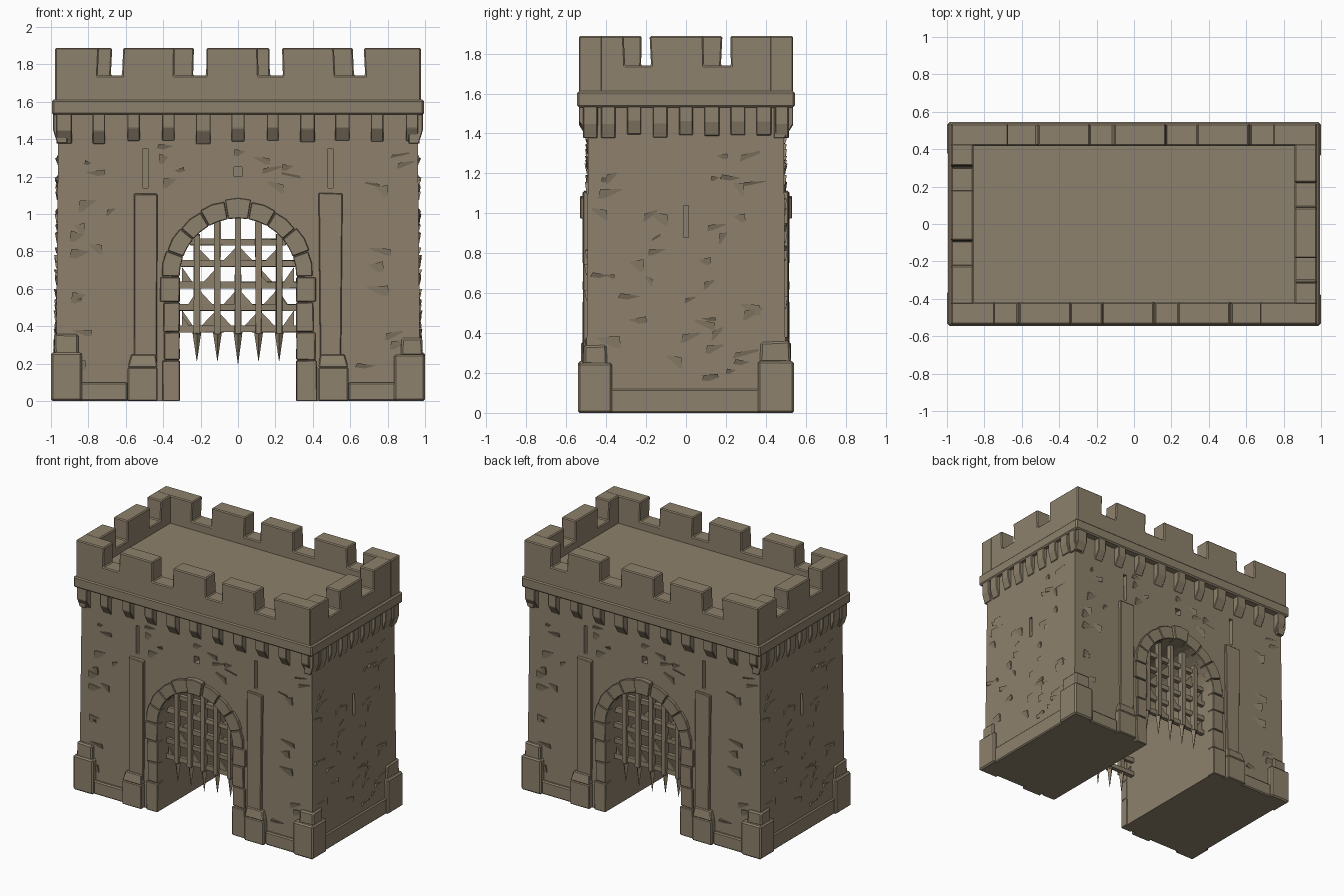
import bpy, bmesh, math, random
from mathutils import Matrix, Vector

if "Cube" in bpy.data.objects:
    bpy.data.objects.remove(bpy.data.objects["Cube"])

random.seed(4)
stone = bpy.data.materials.new("brown_stone")
stone.diffuse_color = (0.27, 0.22, 0.15, 1)
stone.use_nodes = True
stone.node_tree.nodes["Principled BSDF"].inputs["Base Color"].default_value = stone.diffuse_color


def front(u, d, z):           # wall frame: u along wall, d outward, z up
    return Vector((u, -d, z))


def right(u, d, z):
    return Vector((d, u, z))


def prism(bm, pts, w0, w1, f):
    """Extrude a 2D outline between w0 and w1; f maps (a, b, w) to space."""
    lo = [bm.verts.new(f(a, b, w0)) for a, b in pts]
    hi = [bm.verts.new(f(a, b, w1)) for a, b in pts]
    n = len(pts)
    bm.faces.new(lo)
    bm.faces.new(hi[::-1])
    for i in range(n):
        bm.faces.new((lo[i], hi[i], hi[(i + 1) % n], lo[(i + 1) % n]))


def block(bm, x, y, z, j=0.0, f=None):
    """Box from ranges, corners jittered by j."""
    for v in bmesh.ops.create_cube(bm, size=1)["verts"]:
        p = [r[0] if c < 0 else r[1] for c, r in zip(v.co, (x, y, z))]
        p = [c + random.uniform(-j, j) for c in p]
        p[2] = max(p[2], 0)
        v.co = f(*p) if f else Vector(p)


def part(name, build, twin=True, bevel=0.0):
    """Make an object; twin repeats it turned half way round."""
    bm = bmesh.new()
    build(bm)
    if twin:
        dup = bmesh.ops.duplicate(bm, geom=bm.verts[:] + bm.edges[:] + bm.faces[:])
        vs = [g for g in dup["geom"] if isinstance(g, bmesh.types.BMVert)]
        bmesh.ops.rotate(bm, verts=vs, cent=(0, 0, 0), matrix=Matrix.Rotation(math.pi, 3, 'Z'))
    bmesh.ops.recalc_face_normals(bm, faces=bm.faces[:])
    me = bpy.data.meshes.new(name)
    bm.to_mesh(me)
    bm.free()
    me.materials.append(stone)
    ob = bpy.data.objects.new(name, me)
    bpy.context.collection.objects.link(ob)
    if bevel:
        m = ob.modifiers.new("worn_edges", 'BEVEL')
        m.width, m.segments = bevel, 1
    return ob


R, SPRING = 0.315, 0.665


# Main wall mass with an arched passage
def body(bm):
    arc = [(-R * math.cos(math.pi * i / 18), SPRING + R * math.sin(math.pi * i / 18)) for i in range(19)]
    pts = [(-0.975, 0), (-R, 0)] + arc + [(R, 0), (0.975, 0), (0.96, 1.55), (-0.96, 1.55)]
    prism(bm, pts, -1, 1, lambda a, b, w: Vector((a, w * (0.5 - 0.007 * b), b)))


def slits(bm):
    for x in (-0.495, 0.495):
        block(bm, (x - .013, x + .013), (0.45, 0.6), (1.14, 1.35), f=front)
    block(bm, (-.022, .022), (0.44, 0.6), (1.20, 1.25), f=front)
    block(bm, (-.013, .013), (0.92, 1.1), (0.88, 1.04), f=right)


wall = part("gatehouse_body", body, twin=False)
cut = part("slit_cutter", slits)
cut.hide_render = True
cut.display_type = 'WIRE'
mod = wall.modifiers.new("slits", 'BOOLEAN')
mod.operation, mod.solver, mod.object = 'DIFFERENCE', 'EXACT', cut


# Rough stones standing slightly proud of the walls
def chips(bm):
    for f, half, n in ((front, 0.92, 70), (right, 0.44, 42)):
        for _ in range(n):
            u, z = random.uniform(-half, half), random.uniform(0.16, 1.36)
            w, h = random.uniform(.02, .07), random.uniform(.008, .03)
            if f is front and ((abs(u) < 0.64 and z < 1.13) or (abs(abs(u) - .495) < .1 and z > 1.1)
                               or (abs(u) < .11 and z < 1.29)):
                continue
            if f is right and abs(u) < 0.1 and 0.82 < z < 1.1:
                continue
            d = 0.5 - .007 * z if f is front else 0.975 - .0097 * z
            s = random.choice((-1, 1))
            tilt = random.uniform(-.012, .012)
            base = [(-w, -h - tilt), (w, -h + tilt), (w * .9, h + tilt), (-w * .8, h - tilt)]
            prism(bm, base, 0, 1, lambda a, b, k: f(u + a, d - .012 + k * (.014 + .007 * s * a / w + .005 * b / h), z + b))


part("rough_wall_stones", chips)


# Low plinth and corner foot blocks
def plinth(bm):
    for s in (-1, 1):
        block(bm, sorted((s * .59, s * .985)), (.44, .52), (0, .10), f=front)
    block(bm, (-.5, .5), (.9, .985), (0, .12), f=right)


def feet(bm):
    block(bm, (.835, 1), (-.54, -.37), (0, .25))
    block(bm, (.87, .985), (-.515, -.40), (.24, .34), .006)
    block(bm, (-1, -.835), (-.54, -.36), (0, .26))
    block(bm, (-.985, -.85), (-.525, -.37), (.25, .36), .006)


part("plinth", plinth, bevel=.008)
part("corner_feet", feet, bevel=.01)


# Flat pilasters beside the arch, on bases
def pilasters(bm):
    for s in (-1, 1):
        block(bm, sorted((s * .435, s * .555)), (.45, .516), (.2, 1.11), .005, front)


def pilaster_bases(bm):
    for s in (-1, 1):
        block(bm, sorted((s * .43, s * .59)), (.45, .54), (0, .18), 0, front)
        prism(bm, [(.43, .18), (.59, .18), (.57, .25), (.44, .25)], 0, 1,
              lambda a, b, w: front(s * a, .45 + w * (.09 - .2 * (b - .18)), b))


part("pilasters", pilasters, bevel=.005)
part("pilaster_bases", pilaster_bases, bevel=.006)


# Arch stones, keystone and jambs
def arch(bm):
    n = 9
    for i in range(n):
        key = i == n // 2
        a0, a1 = math.pi * i / n + .006, math.pi * (i + 1) / n - .006
        ro, d = (.418, .53) if key else (.395 + random.uniform(0, .012), .515)
        am = (a0 + a1) / 2
        pts = [(r * math.cos(a), SPRING + r * math.sin(a))
               for r, a in ((R - .003, a0), (ro, a0), (ro * 1.01, am), (ro, a1), (R - .003, a1), (R - .003, am))]
        prism(bm, pts, .45, d, lambda a, b, w: front(a, w, b))
    for s in (-1, 1):
        z = 0
        for h in (.22, .15, .16, .135):
            x = .395 + random.uniform(0, .03)
            block(bm, sorted((s * (R - .003), s * x)), (.45, .515 + random.uniform(-.004, .006)),
                  (z, z + h - .004), .002, front)
            z += h


part("arch_stones", arch, bevel=.004)


# Portcullis: bars, spikes and torn plates between the bars
def portcullis(bm):
    d0, d1 = .385, .415
    xs = [-.22, -.11, 0, .11, .22]
    zs = [.385, .50, .62, .735, .85]
    top = lambda x: SPRING + math.sqrt(max(R * R - x * x, 0))
    for x in xs:
        block(bm, (x - .016, x + .016), (d0, d1 + .01), (.36, top(x)), .003, front)
        ring = [(-.024, 0), (0, .024), (.024, 0), (0, -.024)]
        tip = .2 if x == 0 else .215
        prism(bm, ring, 0, 1, lambda a, b, w: front(x + a * (1 - .95 * w), .402 + b * (1 - .95 * w), .37 + (tip - .37) * w))
    for z in zs:
        w = R if z < SPRING else math.sqrt(R * R - (z - SPRING) ** 2)
        block(bm, (-w, w), (d0 - .01, d1 - .008), (z - .017, z + .017), .003, front)
    cols = [-.3] + xs + [.3]
    for i in range(6):
        for k in range(4):
            x0, x1, z0, z1 = cols[i], cols[i + 1], zs[k], zs[k + 1]
            if max(abs(x0), abs(x1)) > .25 and z1 > .75:
                continue
            if random.random() < .55:
                if (i + k) % 2:
                    x0, x1 = x1, x0
                e = random.uniform(.5, .95)
                prism(bm, [(x0, z0), (x0 + (x1 - x0) * e, z0), (x0, z0 + (z1 - z0) * e)],
                      .39, .402, lambda a, b, w: front(a, w, b))


part("portcullis", portcullis)


# Corbels under the ledge
def corbels(bm):
    for f, wall_d, out, us in ((front, .49, .537, [i * .186 for i in range(-5, 6)]),
                               (right, .962, .988, [i * .13 for i in range(-3, 4)] + [-.48, .48])):
        for u in us:
            w = .036 + random.uniform(-.005, .006)
            t = random.uniform(-.012, .012)
            prof = [(wall_d - .05, 1.54), (out, 1.54), (out, 1.455 + t), (wall_d + .004, 1.385 + t), (wall_d - .05, 1.385 + t)]
            prism(bm, prof, u - w, u + w, lambda a, b, k: f(k, a, b))


part("corbels", corbels, bevel=.004)

# Ledge and roof deck
part("ledge", lambda bm: block(bm, (-.995, .995), (-.545, .545), (1.53, 1.612)), twin=False, bevel=.01)
part("roof_deck", lambda bm: block(bm, (-.97, .97), (-.53, .53), (1.6, 1.68)), twin=False)


# Battlements: notched wall outlines extruded by their thickness
def battlements(bm):
    def run(f, lo, hi, gaps, d0, d1):
        pts = [(lo, 1.60), (lo, 1.888)]
        for a, b in gaps:
            t = random.uniform(-.008, .008)
            pts += [(a + t, 1.888), (a, 1.74), (b, 1.74), (b + t, 1.888)]
        pts += [(hi, 1.888), (hi, 1.60)]
        prism(bm, pts, d0, d1, lambda a, b, w: f(a, w, b))
    run(front, -.978, .978, [(-.75, -.62), (-.34, -.17), (.11, .24), (.52, .68)], .418, .537)
    run(right, -.43, .43, [(-.305, -.175), (.09, .225)], .858, .978)


part("battlements", battlements, bevel=.007)
